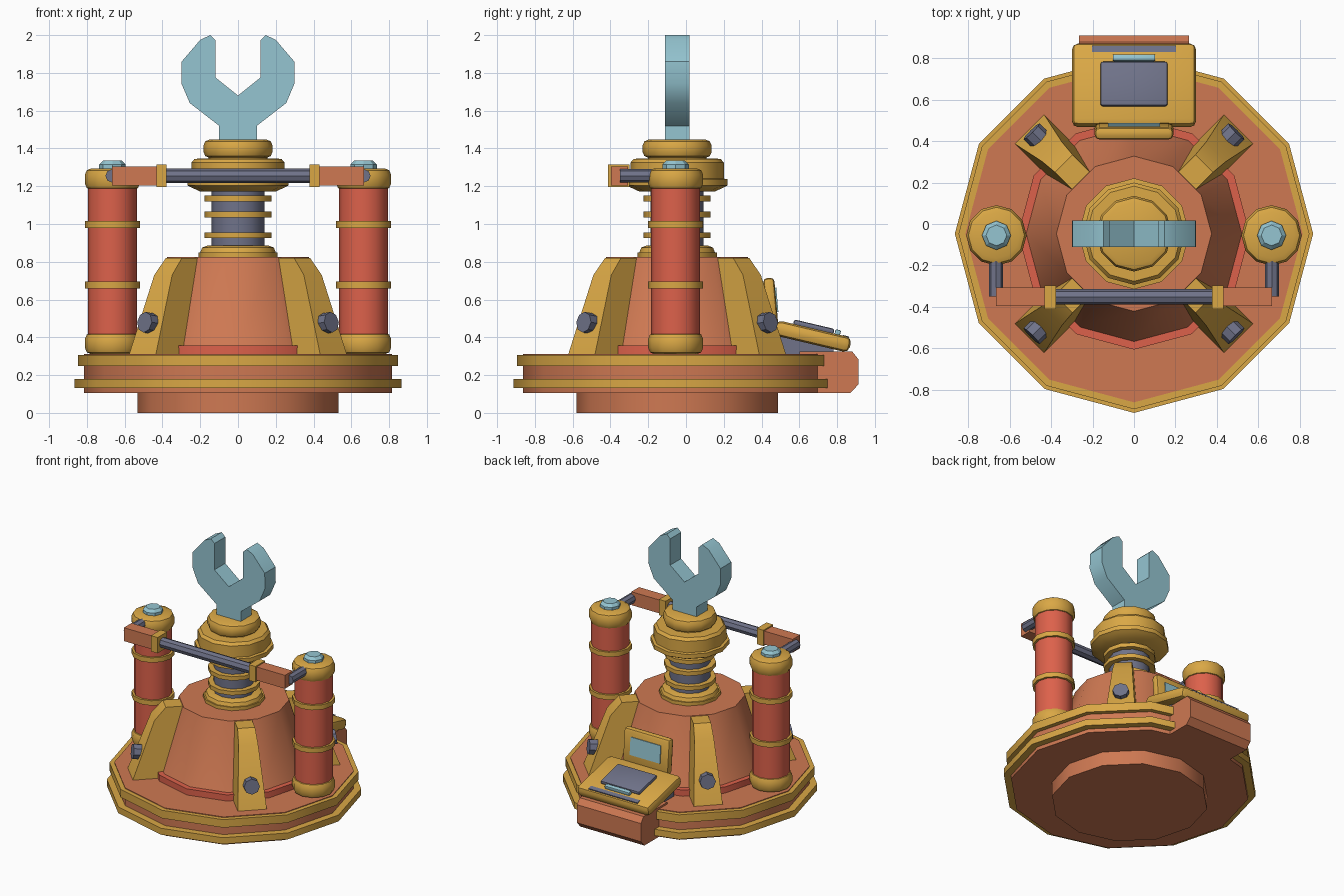
import bpy, bmesh, math
from mathutils import Matrix, Vector

cube = bpy.data.objects.get("Cube")
if cube:
    bpy.data.objects.remove(cube)


def material(name, rgb):
    m = bpy.data.materials.new(name)
    m.use_nodes = True
    m.diffuse_color = (*rgb, 1)
    m.node_tree.nodes["Principled BSDF"].inputs["Base Color"].default_value = (*rgb, 1)
    return m


ORANGE = material("copper orange", (0.62, 0.19, 0.085))
GOLD = material("brass gold", (0.70, 0.39, 0.06))
RED = material("warm red", (0.72, 0.12, 0.07))
BLUE = material("pale blue", (0.30, 0.56, 0.64))
GREY = material("slate grey", (0.16, 0.17, 0.25))

AXIS = Matrix.Translation((0, -0.047, 0))


def finish(name, bm, mat, matrix):
    bmesh.ops.recalc_face_normals(bm, faces=bm.faces)
    mesh = bpy.data.meshes.new(name)
    bm.to_mesh(mesh)
    bm.free()
    mesh.materials.append(mat)
    for p in mesh.polygons:
        p.use_smooth = True
    mesh.set_sharp_from_angle(angle=math.radians(31))
    ob = bpy.data.objects.new(name, mesh)
    ob.matrix_world = matrix
    bpy.context.scene.collection.objects.link(ob)
    return ob


def loft(name, rings, mat, matrix=Matrix()):
    """Skin a stack of equal point rings and cap both ends."""
    bm = bmesh.new()
    loops = [[bm.verts.new(p) for p in ring] for ring in rings]
    n = len(loops[0])
    for a, b in zip(loops, loops[1:]):
        for i in range(n):
            j = (i + 1) % n
            bm.faces.new((a[i], a[j], b[j], b[i]))
    bm.faces.new(loops[0])
    bm.faces.new(loops[-1])
    return finish(name, bm, mat, matrix)


def lathe(name, profile, mat, matrix=AXIS, n=12):
    """Turn (radius, height) points around z."""
    turn = [math.tau * i / n for i in range(n)]
    return loft(name, [[(r * math.cos(t), r * math.sin(t), z) for t in turn]
                       for r, z in profile], mat, matrix)


def disc(name, r, z0, z1, mat, matrix=AXIS, n=12, bevel=0):
    if not bevel:
        return lathe(name, [(r, z0), (r, z1)], mat, matrix, n)
    b, c = bevel, bevel * 0.3
    return lathe(name, [(r - b, z0), (r - c, z0 + c), (r, z0 + b),
                        (r, z1 - b), (r - c, z1 - c), (r - b, z1)], mat, matrix, n)


def rod(name, start, end, r, mat, n=8):
    a, d = Vector(start), Vector(end) - Vector(start)
    m = Matrix.Translation(a) @ d.to_track_quat('Z', 'Y').to_matrix().to_4x4()
    return disc(name, r, 0, d.length, mat, m, n)


def box(name, size, centre, mat, matrix=Matrix(), bevel=0):
    bm = bmesh.new()
    bmesh.ops.create_cube(bm, size=1)
    bmesh.ops.scale(bm, vec=size, verts=bm.verts)
    if bevel:
        bmesh.ops.bevel(bm, geom=bm.edges[:], offset=bevel, segments=2,
                        profile=0.5, affect='EDGES')
    return finish(name, bm, mat, matrix @ Matrix.Translation(centre))


# Stepped twelve-sided base
disc("foot", 0.533, 0, 0.12, ORANGE)
disc("base_body", 0.815, 0.105, 0.312, ORANGE)
disc("base_lower_band", 0.866, 0.132, 0.18, GOLD)
disc("base_upper_band", 0.848, 0.247, 0.307, GOLD)

# Tapered housing with a red skirt
disc("housing_skirt", 0.56, 0.30, 0.358, RED)
lathe("housing", [(0.535, 0.33), (0.52, 0.36), (0.375, 0.825)], ORANGE)

# Four buttresses with bolts
for i in range(4):
    spin = AXIS @ Matrix.Rotation(math.radians(45 + 90 * i), 4, 'Z')
    levels = [(0.31, 0.45, 0.715, 0.1), (0.73, 0.36, 0.56, 0.067),
              (0.82, 0.34, 0.48, 0.06)]
    loft(f"buttress_{i + 1}", [[(a, -w, z), (b, -w, z), (b, w, z), (a, w, z)]
                               for z, a, b, w in levels], GOLD, spin)
    rod(f"buttress_bolt_{i + 1}", spin @ Vector((0.58, 0, 0.465)),
        spin @ Vector((0.70, 0, 0.48)), 0.055, GREY)

# Ringed neck and swivel head
disc("neck_collar", 0.21, 0.82, 0.85, GOLD)
lathe("neck_collar_top", [(0.2, 0.85), (0.19, 0.875), (0.165, 0.885)], GOLD)
disc("neck", 0.14, 0.85, 1.3, GREY)
for i, z in enumerate((0.94, 1.05, 1.135)):
    disc(f"neck_ring_{i + 1}", 0.178, z - 0.015, z + 0.015, GOLD)
lathe("swivel_head", [(0.2, 1.172), (0.25, 1.195), (0.268, 1.205), (0.268, 1.237),
                      (0.247, 1.24), (0.247, 1.325), (0.23, 1.345), (0.17, 1.347)], GOLD)
disc("swivel_neck", 0.155, 1.34, 1.37, GOLD)
disc("swivel_cap", 0.183, 1.35, 1.447, GOLD, bevel=0.032)

# Open-ended spanner
half = [(0.1, 1.43), (0.1, 1.52), (0.255, 1.64), (0.3, 1.745), (0.298, 1.86),
        (0.2, 1.975), (0.147, 2.0), (0.118, 1.972), (0.118, 1.775)]
outline = half + [(0, 1.68)] + [(-x, z) for x, z in reversed(half)]
loft("spanner", [[(x, y, z) for x, z in outline] for y in (-0.11, 0.018)], BLUE)

# Side columns and the crossbar fittings
for s, side in ((1, "left"), (-1, "right")):
    at = Matrix.Translation((s * 0.665, -0.055, 0))
    disc(side + "_column", 0.13, 0.33, 1.28, RED, at)
    disc(side + "_column_base", 0.146, 0.31, 0.425, GOLD, at, bevel=0.035)
    disc(side + "_column_cap", 0.146, 1.18, 1.295, GOLD, at, bevel=0.035)
    for z in (0.677, 0.998):
        disc(f"{side}_column_ring", 0.146, z - 0.018, z + 0.018, GOLD, at)
    lathe(side + "_column_stud", [(0.07, 1.28), (0.07, 1.315), (0.05, 1.335)],
          BLUE, at, 8)
    rod(side + "_bracket", (s * 0.667, -0.15, 1.255), (s * 0.667, -0.35, 1.255),
        0.035, GREY)
    box(side + "_crossbar_end", (0.25, 0.09, 0.1), (s * 0.542, -0.352, 1.255), ORANGE)
    box(side + "_crossbar_clamp", (0.055, 0.114, 0.118), (s * 0.405, -0.355, 1.255), GOLD)
rod("crossbar", (-0.42, -0.352, 1.255), (0.42, -0.352, 1.255), 0.038, GREY)

# Rear console: housing, sloped desk and upright display
side_profile = [(0.6, 0.105), (0.87, 0.105), (0.912, 0.15), (0.912, 0.285),
                (0.88, 0.325), (0.6, 0.325)]
loft("console_housing", [[(x, y, z) for y, z in side_profile]
                         for x in (-0.265, 0.265)], ORANGE)
wedge = [(0.47, 0.3), (0.78, 0.3), (0.78, 0.34), (0.47, 0.42)]
loft("console_wedge", [[(x, y, z) for y, z in wedge] for x in (-0.23, 0.23)], GREY)

desk = Matrix.Translation((0, 0.67, 0.405)) @ Matrix.Rotation(math.radians(-13.3), 4, 'X')
box("desk", (0.6, 0.41, 0.082), (0, 0, 0), GOLD, desk, 0.03)
box("desk_pad", (0.325, 0.22, 0.03), (0, -0.005, 0.05), GREY, desk, 0.012)
box("desk_key", (0.205, 0.03, 0.03), (0, 0.125, 0.05), BLUE, desk, 0.006)
box("desk_slot", (0.405, 0.033, 0.008), (0, 0.172, 0.04), GREY, desk)

display = Matrix.Translation((0, 0.448, 0.585)) @ Matrix.Rotation(math.radians(5), 4, 'X')
box("display", (0.38, 0.06, 0.26), (0, 0, 0), GOLD, display, 0.022)
box("display_screen", (0.25, 0.009, 0.13), (0, 0.032, 0.01), BLUE, display)
